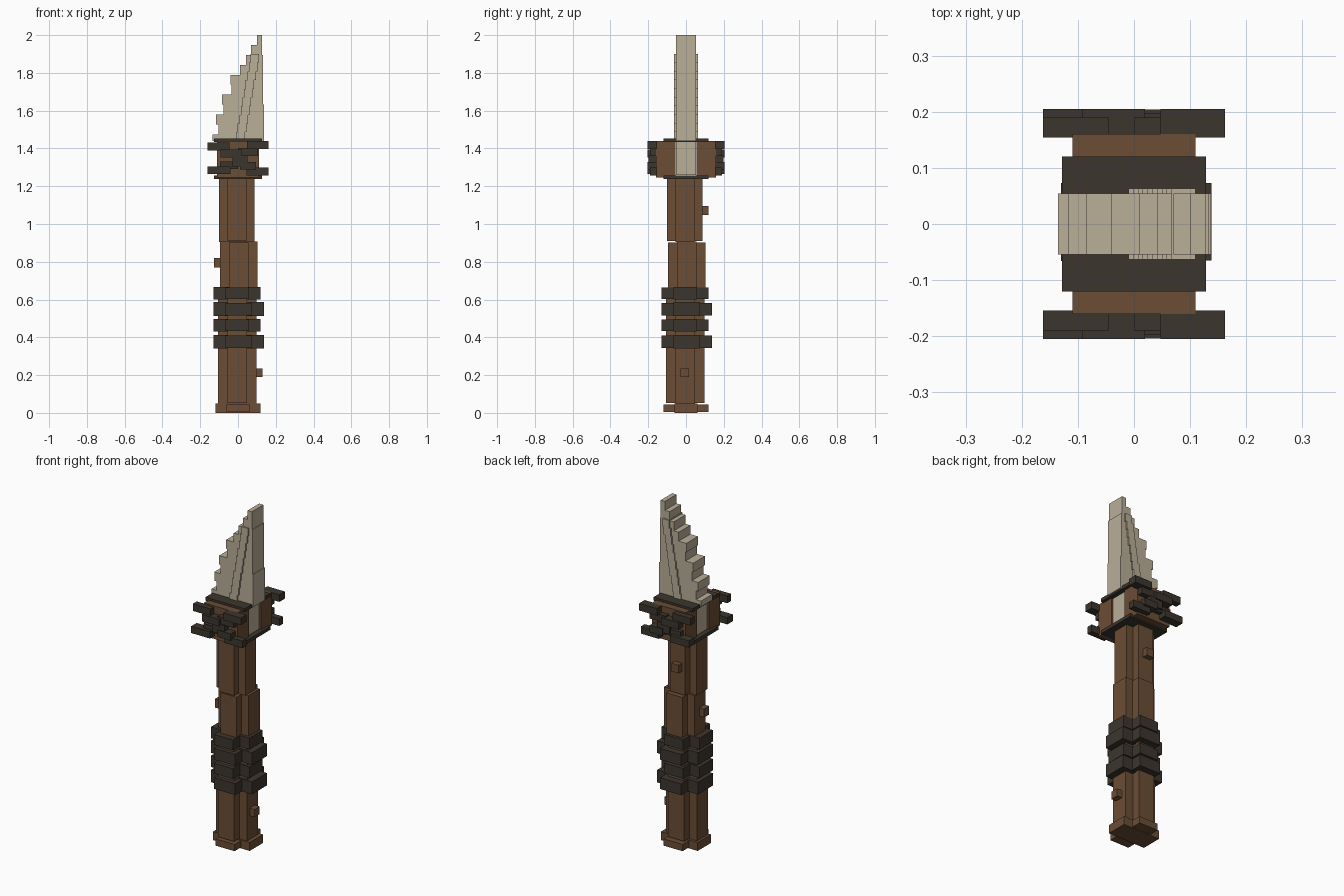
import bpy, bmesh

cube = bpy.data.objects.get("Cube")
if cube:
    bpy.data.objects.remove(cube, do_unlink=True)


def material(name, rgb):
    m = bpy.data.materials.new(name)
    m.use_nodes = True
    m.diffuse_color = (*rgb, 1)
    bsdf = next(n for n in m.node_tree.nodes if n.type == 'BSDF_PRINCIPLED')
    bsdf.inputs["Base Color"].default_value = (*rgb, 1)
    bsdf.inputs["Roughness"].default_value = 0.8
    return m


WOOD = material("brown wood", (0.147, 0.075, 0.036))
LEATHER = material("dark leather", (0.045, 0.036, 0.027))
BONE = material("pale bone", (0.49, 0.425, 0.315))


def finish(name, bm, mat):
    bmesh.ops.recalc_face_normals(bm, faces=bm.faces)
    me = bpy.data.meshes.new(name)
    bm.to_mesh(me)
    bm.free()
    me.materials.append(mat)
    ob = bpy.data.objects.new(name, me)
    bpy.context.collection.objects.link(ob)
    return ob


def boxes(name, mat, *bounds):
    """One object from boxes given as (x0, x1, y0, y1, z0, z1)."""
    bm = bmesh.new()
    for x0, x1, y0, y1, z0, z1 in bounds:
        vs = bmesh.ops.create_cube(bm, size=1)["verts"]
        for v in vs:
            v.co.x = x0 if v.co.x < 0 else x1
            v.co.y = y0 if v.co.y < 0 else y1
            v.co.z = z0 if v.co.z < 0 else z1
    return finish(name, bm, mat)


def cross(name, mat, lo, hi, half, shift, z0, z1, trim=0.005):
    """Plus-shaped block: one bar along x and a slightly shorter one along y."""
    a, b = shift - half, shift + half
    return boxes(name, mat, (lo, hi, a, b, z0, z1),
                 (a, b, lo, hi, z0 + trim, z1 - trim))


def steps(name, mat, rows, y):
    """Stepped slab from rows (z0, x0, x1), bottom to top; last row is the top."""
    pts = []
    for (z0, x0, x1), (z1, _, _) in zip(rows, rows[1:]):
        pts += [(x0, z0), (x0, z1)]
    right = []
    for (z0, x0, x1), (z1, _, _) in zip(rows, rows[1:]):
        right += [(x1, z0), (x1, z1)]
    outline = []
    for p in pts + right[::-1]:
        if not outline or p != outline[-1]:
            outline.append(p)
    bm = bmesh.new()
    face = bm.faces.new([bm.verts.new((px, -y, pz)) for px, pz in outline])
    out = bmesh.ops.extrude_face_region(bm, geom=[face])["geom"]
    bmesh.ops.translate(bm, vec=(0, 2 * y, 0),
                        verts=[g for g in out if isinstance(g, bmesh.types.BMVert)])
    return finish(name, bm, mat)


# Handle
cross("pommel", WOOD, -0.12, 0.12, 0.062, 0, 0, 0.05)
cross("lower_handle", WOOD, -0.106, 0.098, 0.052, -0.004, 0.048, 0.62)
cross("middle_handle", WOOD, -0.095, 0.103, 0.052, 0.004, 0.60, 0.907)
cross("upper_handle", WOOD, -0.10, 0.088, 0.050, -0.006, 0.905, 1.25)

# Handle pegs
boxes("lower_peg", WOOD, (0.09, 0.13, -0.03, 0.017, 0.19, 0.235))
boxes("middle_peg", WOOD, (-0.127, -0.09, -0.035, 0.012, 0.77, 0.82))
boxes("upper_peg", WOOD, (-0.035, 0.012, 0.08, 0.12, 1.047, 1.095))

# Grip wraps, alternating small and large
for i, z in enumerate((0.34, 0.43, 0.513, 0.60)):
    big = i % 2 == 0
    cross(f"grip_wrap_{i + 1}", LEATHER, -0.13, 0.138 if big else 0.12,
          0.069 if big else 0.062, 0.004 if big else -0.004,
          z, z + (0.073 if big else 0.067), 0.003)

# Guard
for name, z in (("guard_bottom_plate", 1.238), ("guard_top_plate", 1.433)):
    boxes(name, LEATHER, (-0.128, 0.128, -0.12, 0.12, z, z + 0.02))
for side, s in (("front", -1), ("back", 1)):
    ya, yb = sorted((s * 0.055, s * 0.16))
    boxes(f"{side}_guard_block", WOOD, (-0.11, 0.11, ya, yb, 1.245, 1.44))

# Crossed lashing on the front and back of the guard: x0, x1, z0, z1, depth
LASHING = ((-0.162, -0.045, 1.390, 1.432, 0.190), (0.047, 0.162, 1.398, 1.440, 0.205),
           (-0.093, 0.020, 1.352, 1.394, 0.205), (0.000, 0.105, 1.360, 1.402, 0.190),
           (-0.030, 0.050, 1.305, 1.362, 0.198), (-0.095, 0.000, 1.292, 1.332, 0.186),
           (0.010, 0.095, 1.288, 1.328, 0.204), (-0.162, -0.040, 1.265, 1.305, 0.205),
           (0.045, 0.162, 1.256, 1.298, 0.190))
for side, s in (("front", -1), ("back", 1)):
    boxes(f"{side}_lashing", LEATHER,
          *[(x0, x1, *sorted((s * 0.154, s * d)), z0, z1) for x0, x1, z0, z1, d in LASHING])

# Serrated blade
LEFT = (-0.135, -0.103, -0.117, -0.076, -0.085, -0.035, -0.04, 0.01, 0.042, 0.07, 0.10)
rows = [(1.26, -0.10, 0.10), (1.44, LEFT[0], 0.137)]
for i, x in enumerate(LEFT[1:]):
    rows.append((1.475 + i * 0.0525, x, 0.137 if i < 3 else 0.133 if i < 8 else 0.128))
rows.append((2.0, 0, 0))
steps("blade", BONE, rows, 0.054)

# Raised slanted rib on both blade faces
n = 10
rib = [(1.44 + i * 0.046, -0.01 + i * 0.0085, 0.038 + i * 0.008) for i in range(n + 1)]
steps("blade_rib", BONE, rib, 0.063)
